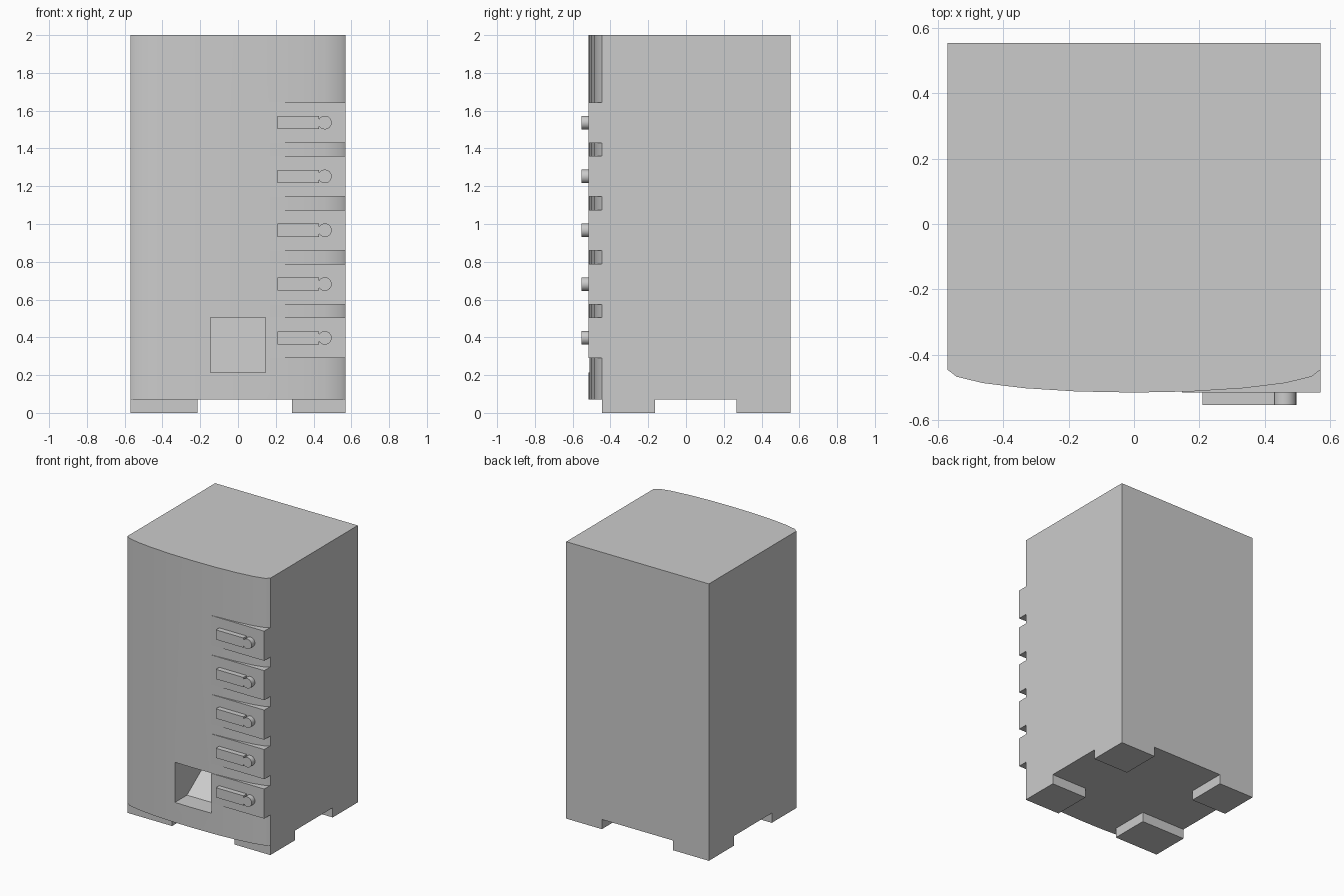
import bpy, bmesh, math
from mathutils import Vector

if "Cube" in bpy.data.objects:
    bpy.data.objects.remove(bpy.data.objects["Cube"])

HALF_W, BACK, SHOULDER, FRONT = 0.57, 0.553, -0.445, -0.515
FOOT_H, TOP = 0.07, 2.0


def prism(name, points, direction):
    """Extrude a closed 3D outline along a direction vector."""
    bm = bmesh.new()
    face = bm.faces.new([bm.verts.new(p) for p in points])
    ext = bmesh.ops.extrude_face_region(bm, geom=[face])
    verts = [g for g in ext["geom"] if isinstance(g, bmesh.types.BMVert)]
    bmesh.ops.translate(bm, verts=verts, vec=Vector(direction))
    bmesh.ops.recalc_face_normals(bm, faces=bm.faces)
    mesh = bpy.data.meshes.new(name)
    bm.to_mesh(mesh)
    bm.free()
    obj = bpy.data.objects.new(name, mesh)
    bpy.context.collection.objects.link(obj)
    return obj


def box(name, x0, x1, y0, y1, z0, z1):
    return prism(name, [(x0, y0, z0), (x1, y0, z0), (x1, y1, z0), (x0, y1, z0)],
                 (0, 0, z1 - z0))


def smooth(obj):
    bpy.ops.object.select_all(action='DESELECT')
    obj.select_set(True)
    bpy.context.view_layer.objects.active = obj
    bpy.ops.object.shade_smooth_by_angle(angle=math.radians(30))


# Cabinet with a half-elliptical bowed front
outline = [(HALF_W, BACK, FOOT_H), (-HALF_W, BACK, FOOT_H)]
for i in range(11):
    a = math.pi * i / 10
    outline.append((-HALF_W * math.cos(a),
                    SHOULDER + (FRONT - SHOULDER) * math.sin(a), FOOT_H))
cabinet = prism("cabinet", outline, (0, 0, TOP - FOOT_H))

# Dispensing tray opening with a floor and a sloping back
cutter = prism("tray_cutter",
               [(-0.145, -0.6, 0.215), (-0.145, -0.375, 0.215),
                (-0.145, -0.09 + 0.12, 0.505), (-0.145, -0.6, 0.505)],
               (0.29, 0, 0))
cutter.hide_render = True
mod = cabinet.modifiers.new("tray", 'BOOLEAN')
mod.operation, mod.object, mod.solver = 'DIFFERENCE', cutter, 'EXACT'
bpy.context.view_layer.objects.active = cabinet
bpy.ops.object.modifier_apply(modifier="tray")
bpy.data.objects.remove(cutter)
smooth(cabinet)

# Corner feet; the front left one is wider
box("front_left_foot", -HALF_W, -0.215, SHOULDER, -0.165, 0, FOOT_H)
box("front_right_foot", 0.285, HALF_W, SHOULDER, -0.165, 0, FOOT_H)
box("back_left_foot", -HALF_W, -0.285, 0.267, BACK, 0, FOOT_H)
box("back_right_foot", 0.285, HALF_W, 0.267, BACK, 0, FOOT_H)

# Five selection units: flat panel, label bar and round button
for i in range(5):
    z = 0.397 + 0.285 * i
    box(f"panel_{i + 1}", 0.146, HALF_W, FRONT, SHOULDER, z - 0.107, z + 0.107)
    box(f"label_bar_{i + 1}", 0.21, 0.43, -0.553, FRONT + 0.01, z - 0.035, z + 0.035)
    ring = [(0.46 + 0.036 * math.cos(math.tau * k / 24), -0.553,
             z + 0.036 * math.sin(math.tau * k / 24)) for k in range(24)]
    smooth(prism(f"button_{i + 1}", ring, (0, 0.048, 0)))
